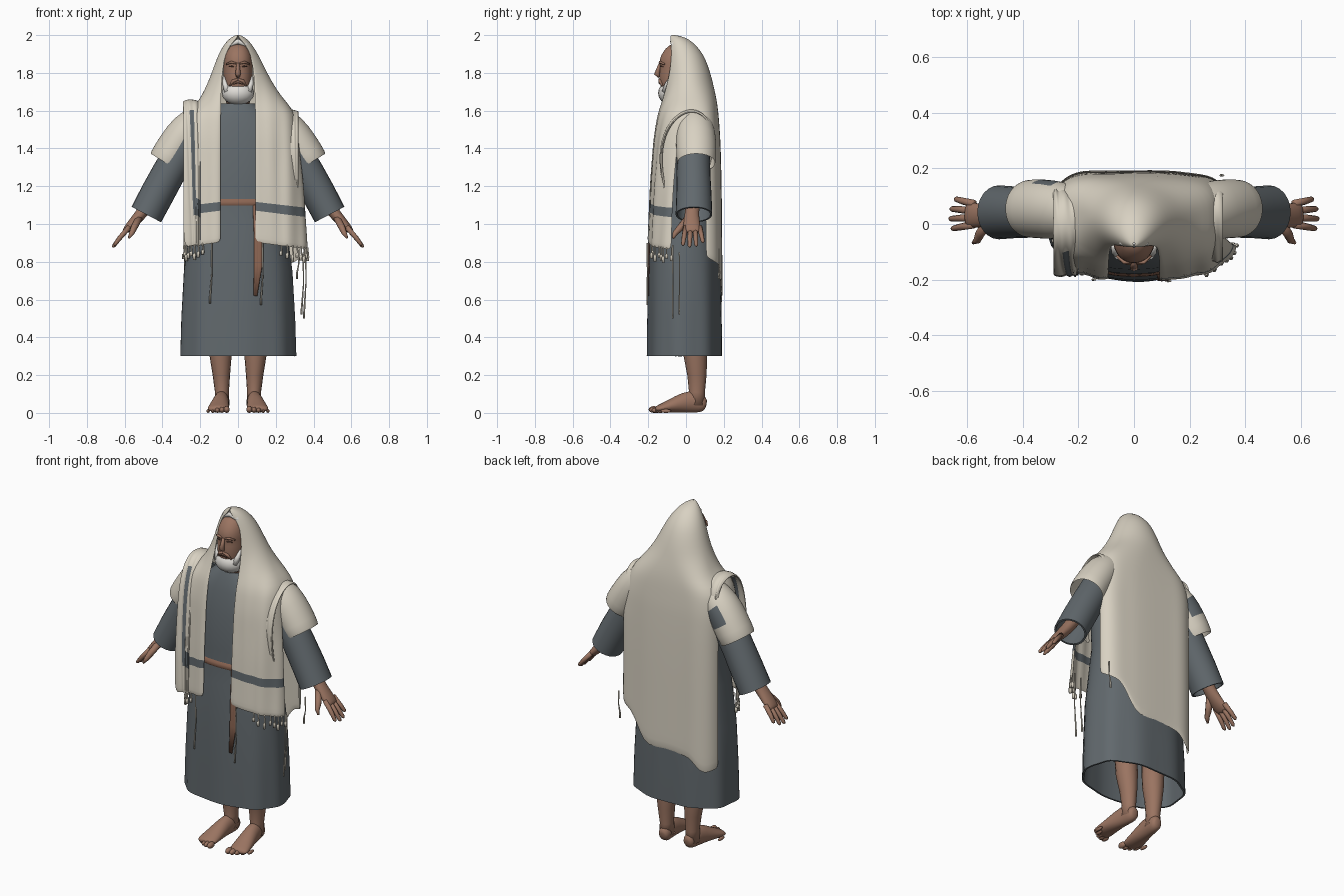
import bpy, bmesh, math
from math import sin, cos, pi, asin
from mathutils import Vector

if "Cube" in bpy.data.objects:
    bpy.data.objects.remove(bpy.data.objects["Cube"])


def material(name, rgb):
    m = bpy.data.materials.new(name)
    m.use_nodes = True
    m.diffuse_color = (*rgb, 1)
    m.node_tree.nodes["Principled BSDF"].inputs["Base Color"].default_value = (*rgb, 1)
    return m


CREAM = material("cream wool", (0.69, 0.64, 0.54))
GREY = material("blue grey cloth", (0.12, 0.14, 0.153))
SKIN = material("tan skin", (0.325, 0.175, 0.12))
LEATHER = material("brown leather", (0.26, 0.13, 0.085))
WHITE = material("white hair", (0.74, 0.72, 0.68))
DARK = material("dark brown", (0.1, 0.05, 0.035))


def grid(name, rows, mats, closed=False, caps=False, keep=None, paint=None, thick=0, subdiv=0):
    """Skin rows of points; keep(r, c) drops faces, paint(r, c) picks the material."""
    bm = bmesh.new()
    vs = [[bm.verts.new(p) for p in row] for row in rows]
    n = len(rows[0])
    for r in range(len(rows) - 1):
        for c in range(n if closed else n - 1):
            if keep and not keep(r, c):
                continue
            d = (c + 1) % n
            f = bm.faces.new((vs[r][c], vs[r][d], vs[r + 1][d], vs[r + 1][c]))
            f.material_index = paint(r, c) if paint else 0
    if caps:
        bm.faces.new(vs[0])
        bm.faces.new(vs[-1])
    bmesh.ops.delete(bm, geom=[v for v in bm.verts if not v.link_faces], context="VERTS")
    bmesh.ops.recalc_face_normals(bm, faces=bm.faces)
    for f in bm.faces:
        f.smooth = True
    me = bpy.data.meshes.new(name)
    bm.to_mesh(me)
    bm.free()
    ob = bpy.data.objects.new(name, me)
    bpy.context.collection.objects.link(ob)
    for m in mats:
        me.materials.append(m)
    if thick:
        s = ob.modifiers.new("thickness", "SOLIDIFY")
        s.thickness, s.offset = thick, 0
    if subdiv:
        s = ob.modifiers.new("smooth", "SUBSURF")
        s.levels = s.render_levels = subdiv
    if thick:
        ob.modifiers.new("crisp rims", "EDGE_SPLIT").split_angle = 0.8
    return ob


def tube(name, pts, radii, mats, side=(0, 1, 0), n=12, caps=True, **kw):
    """Tube along points; each radius is (along side, across side)."""
    pts, rows = [Vector(p) for p in pts], []
    for i, p in enumerate(pts):
        t = (pts[min(i + 1, len(pts) - 1)] - pts[max(i - 1, 0)]).normalized()
        a = (Vector(side) - t * t.dot(Vector(side))).normalized()
        b = t.cross(a)
        ra, rb = radii[i] if isinstance(radii[i], tuple) else (radii[i], radii[i])
        rows.append([p + a * ra * cos(2 * pi * k / n) + b * rb * sin(2 * pi * k / n) for k in range(n)])
    return grid(name, rows, mats, True, caps, **kw)


def power(v, e):
    return math.copysign(abs(v) ** e, v)


def loft(name, table, mat, e=1.0, n=32, fold=0, **kw):
    """Stack of rounded sections: height, half width, front y, back y."""
    rows = []
    for z, rx, yf, yb in table:
        row = []
        for k in range(n):
            t = 2 * pi * k / n
            w = 1 + fold * sin(9 * t + 1) * max(0, 1.1 - z)
            row.append((rx * w * power(sin(t), e), (yf + yb) / 2 - (yb - yf) / 2 * w * power(cos(t), e), z))
        rows.append(row)
    return grid(name, rows, [mat], True, **kw)


def ball(name, loc, size, mat):
    table = []
    for i in range(9):
        a = pi * (i + 0.15) / 8.3 - pi / 2
        r = cos(a)
        table.append((loc[2] + size[2] * sin(a), size[0] * r, loc[1] - size[1] * r, loc[1] + size[1] * r))
    ob = loft(name, table, mat, n=20, caps=True)
    ob.location.x = loc[0]
    return ob


# Robe and belt
loft("robe", [(.3, .3, -.2, .187), (.5, .295, -.198, .185), (.75, .282, -.194, .178), (1, .25, -.182, .166),
              (1.1, .238, -.172, .16), (1.2, .24, -.174, .16), (1.4, .25, -.158, .15), (1.53, .22, -.135, .13),
              (1.6, .14, -.115, .1), (1.635, .085, -.1, .06)],
     GREY, e=.85, n=64, fold=.022, thick=.01)
loft("belt", [(1.097, .244, -.184, .164), (1.107, .248, -.19, .168), (1.122, .247, -.187, .168),
              (1.132, .244, -.18, .164)], LEATHER, e=.85, keep=lambda r, c: c < 4 or c > 27)
for dx in (0, .014):
    tube("belt_end", [(.09 + dx, -.175, 1.1), (.1 + dx, -.195, .92), (.1 + dx, -.2, .78), (.088 + dx / 2, -.2, .62)],
         [(.012, .005), (.015, .006), (.015, .006), (.007, .004)], [LEATHER], side=(1, 0, 0))

# Head, face and beard
loft("head", [(1.56, .06, -.09, .04), (1.66, .062, -.11, .05), (1.72, .074, -.138, .06), (1.79, .079, -.143, .07),
              (1.825, .078, -.136, .07), (1.85, .078, -.143, .07), (1.89, .074, -.136, .06), (1.93, .058, -.108, .04),
              (1.955, .035, -.08, .01)], SKIN, e=.9, caps=True, subdiv=1)
ball("beard", (0, -.08, 1.693), (.086, .068, .063), WHITE)
tube("nose", [(0, -.136, 1.85), (0, -.146, 1.82), (0, -.154, 1.795), (0, -.14, 1.78)],
     [.008, .011, .015, .01], [SKIN], side=(1, 0, 0))
tube("mouth", [(-.024, -.139, 1.741), (0, -.144, 1.747), (.024, -.139, 1.741)], [.002, .003, .002], [DARK])
tube("hair", [(-.06, -.055, 1.92), (-.042, -.066, 1.95), (0, -.07, 1.966), (.042, -.066, 1.95), (.06, -.055, 1.92)],
     [.006, .013, .014, .013, .006], [WHITE])
for s in (-1, 1):
    tube("whiskers", [(s * .055, -.11, 1.7), (s * .068, -.098, 1.74), (s * .075, -.08, 1.78)], [.018, .014, .006], [WHITE])
    tube("moustache", [(0, -.141, 1.766), (s * .025, -.138, 1.757), (s * .044, -.125, 1.73)], [.006, .009, .004], [SKIN])
    tube("brow", [(s * .01, -.139, 1.85), (s * .035, -.138, 1.857), (s * .062, -.114, 1.846)], [.005, .007, .004], [SKIN])
    tube("eye", [(s * .02, -.134, 1.833), (s * .034, -.133, 1.835), (s * .05, -.122, 1.832)], [.002, .004, .002], [DARK])

# Arms, hands, legs and feet
for s in (-1, 1):
    tube("sleeve", [(s * .2, .03, 1.52), (s * .26, .035, 1.45), (s * .37, .04, 1.265), (s * .43, .042, 1.155),
                    (s * .485, .042, 1.05)], [.08, .085, .084, (.088, .085), (.092, .083)],
         [GREY], n=24, caps=False, thick=.01)
    tube("shoulder_flap", [(s * .2, .045, 1.55), (s * .27, .05, 1.5), (s * .33, .055, 1.41), (s * .385, .055, 1.32)],
         [.08, (.1, .092), (.103, .095), (.1, .094)], [CREAM, GREY], n=24, caps=False, thick=.01, subdiv=1,
         paint=lambda r, c: int(s < 0 and r == 1 and c in (22, 23, 0, 1)))
    tube("hand", [(s * .41, .04, 1.2), (s * .49, .035, 1.085), (s * .52, .03, 1.045), (s * .56, .03, 1),
                  (s * .595, .033, .965), (s * .605, .033, .955)],
         [.04, (.038, .034), (.04, .032), (.047, .027), (.045, .02), (.036, .008)], [SKIN], subdiv=1)
    for i in range(4):
        y, reach = -.002 + i * .025, (.9, 1, .95, .75)[i]
        spread = (i - 1.4) * .01
        tube("finger", [(s * .575, y, .985), (s * (.585 + .042 * reach), y + spread * .6, .975 - .05 * reach),
                        (s * (.585 + .072 * reach), y + spread, .975 - .09 * reach),
                        (s * (.585 + .079 * reach), y + spread, .975 - .098 * reach)],
             [.014, .0125, .01, .004], [SKIN], n=8)
    tube("thumb", [(s * .525, .01, 1.03), (s * .553, -.035, .975), (s * .563, -.058, .95), (s * .578, -.068, .925)],
         [.02, .018, .014, .006], [SKIN], n=8, side=(1, 0, 0))
    tube("leg", [(s * .1, .04, .55), (s * .092, .05, .3), (s * .088, .058, .2), (s * .085, .058, .11),
                 (s * .085, .055, .04)], [.065, (.058, .062), (.046, .051), (.037, .042), (.04, .048)],
         [SKIN], side=(1, 0, 0), n=16)
    tube("foot", [(s * .08, .108, .04), (s * .08, .096, .042), (s * .085, .05, .062), (s * .091, -.01, .056),
                  (s * .099, -.085, .035), (s * .106, -.145, .021), (s * .107, -.165, .018)],
         [(.018, .02), (.034, .042), (.039, .062), (.043, .056), (.055, .035), (.058, .021), (.05, .014)],
         [SKIN], side=(1, 0, 0), n=16, subdiv=1)
    for i in range(5):
        r = .018 - .002 * i
        ball("toe", (s * (.06 + .0245 * i), -.17 + .004 * i * i, r), (r * .9, .028, r), SKIN)

# Shawl sections: height, front edge x, left and right half widths, front y, back y
SECTIONS = [(2, .0005, .002, .002, -.075, -.07), (1.985, .002, .035, .035, -.082, -.005), (1.955, .034, .067, .067, -.088, .04),
            (1.9, .066, .102, .1, -.095, .09), (1.8, .083, .15, .135, -.105, .125), (1.7, .088, .205, .175, -.118, .15),
            (1.63, .09, .265, .22, -.135, .162), (1.58, .09, .3, .275, -.15, .168), (1.45, .09, .32, .29, -.17, .178),
            (1.2, .09, .352, .29, -.188, .186), (.9, .09, .373, .29, -.2, .19)]
HEIGHTS = [2, 1.985, 1.96, 1.92, 1.87, 1.8, 1.74, 1.68, 1.63, 1.58, 1.52, 1.46, 1.4, 1.35, 1.3, 1.22, 1.16,
           1.115, 1.076, 1, .95, .9]
K = 24


def section(z):
    for a, b in zip(SECTIONS, SECTIONS[1:]):
        if z >= b[0]:
            f = (a[0] - z) / (a[0] - b[0])
            return [p + (q - p) * f for p, q in zip(a, b)]
    return SECTIONS[-1]


def clamp(v):
    return max(0, min(1, v))


def shawl_point(z, s, k):
    _, edge, left, right, yf, yb = section(z)
    width = left if s > 0 else right
    if k >= K / 2:
        width = min(width, .335)
    n = 2 + clamp((1.75 - z) / .25) * (1 if k < K / 2 else 2.2)
    start = asin(min(1, (edge / width) ** (n / 2)))
    t = start + (pi - start) * k / K
    x = s * width * power(max(0, sin(t)), 2 / n)
    y = (yf + yb) / 2 - (yb - yf) / 2 * power(cos(t), 2 / n)
    fade = clamp((1.8 - z) / .5)
    if k < K / 2:
        y += .008 * fade * sin(x * 65)
        z -= .13 * (abs(x) - .1) * clamp((1.3 - z) / .2)
    else:
        y += .004 * fade * sin(x * 24)
        hem = .62 - .35 * min(x, .1) + max(0, x - .1) * 1.15 if x > 0 else .62 + .3 * x
        hem += .025 * sin(x * 34)
        z -= max(0, 1.3 - z) * (.9 - hem) / .4
    return (x, y, z)


def half(c):
    return c if c < K else 2 * K - 1 - c


grid("shawl", [[shawl_point(z, -1, k) for k in range(K + 1)] + [shawl_point(z, 1, k) for k in range(K - 1, -1, -1)]
               for z in HEIGHTS], [CREAM, GREY],
     keep=lambda r, c: HEIGHTS[r] > 1.42 or not 10 <= half(c) <= 13,
     paint=lambda r, c: int(HEIGHTS[r] == 1.115 and half(c) < 10), thick=.008, subdiv=1)


# Folded bands over the shoulders, with columns that drift inward on the way down
def band(name, x0, x1, path, paint=None):
    cols = 8
    rows = []
    for r, (y, z) in enumerate(path):
        drift = 2 ** (1 - r / 4)
        rows.append([(x0 + (x1 - x0) * (c / cols) ** drift, y - .007 * sin(c * 2.4), z + .012 * sin(pi * c / cols))
                     for c in range(cols + 1)])
    grid(name, rows, [CREAM, GREY], paint=paint, thick=.01, subdiv=2)


band("right_shoulder_band", -.29, -.2, [(.13, 1.46), (.12, 1.58), (.06, 1.64), (-.03, 1.65), (-.1, 1.6), (-.145, 1.48),
                                        (-.165, 1.3), (-.18, 1.1), (-.18, 1.06), (-.185, .87)],
     lambda r, c: int(4 <= r < 7 and c in (3, 4) or r == 7 and c > 2))
band("left_shoulder_band", .22, .32, [(.13, 1.4), (.13, 1.53), (.08, 1.59), (0, 1.6), (-.09, 1.53), (-.137, 1.4),
                                      (-.13, 1.25), (-.1, 1.13)])

# Fringe and long cords
for s in (-1, 1):
    for k in range(3, 11):
        x, y, z = shawl_point(.9, s, k)
        drop = .05 + .012 * (k % 3)
        tube("tassel", [(x, y, z + .01), (x + .004, y, z - drop * .5), (x, y, z - drop * .6), (x, y, z - drop)],
             [.004, .004, .009, .008], [CREAM], side=(1, 0, 0), n=6)
for x, y, top, low in ((-.14, -.2, .9, .58), (.13, -.205, .9, .57), (.358, -.07, .89, .5), (.345, -.035, .85, .52),
                       (.32, .175, .87, .71)):
    tube("cord", [(x, y, top), (x + .002, y, (top + low) / 2), (x - .008, y, low + .03), (x - .008, y, low)],
         [.004, .003, .005, .005], [CREAM], side=(1, 0, 0), n=6)
